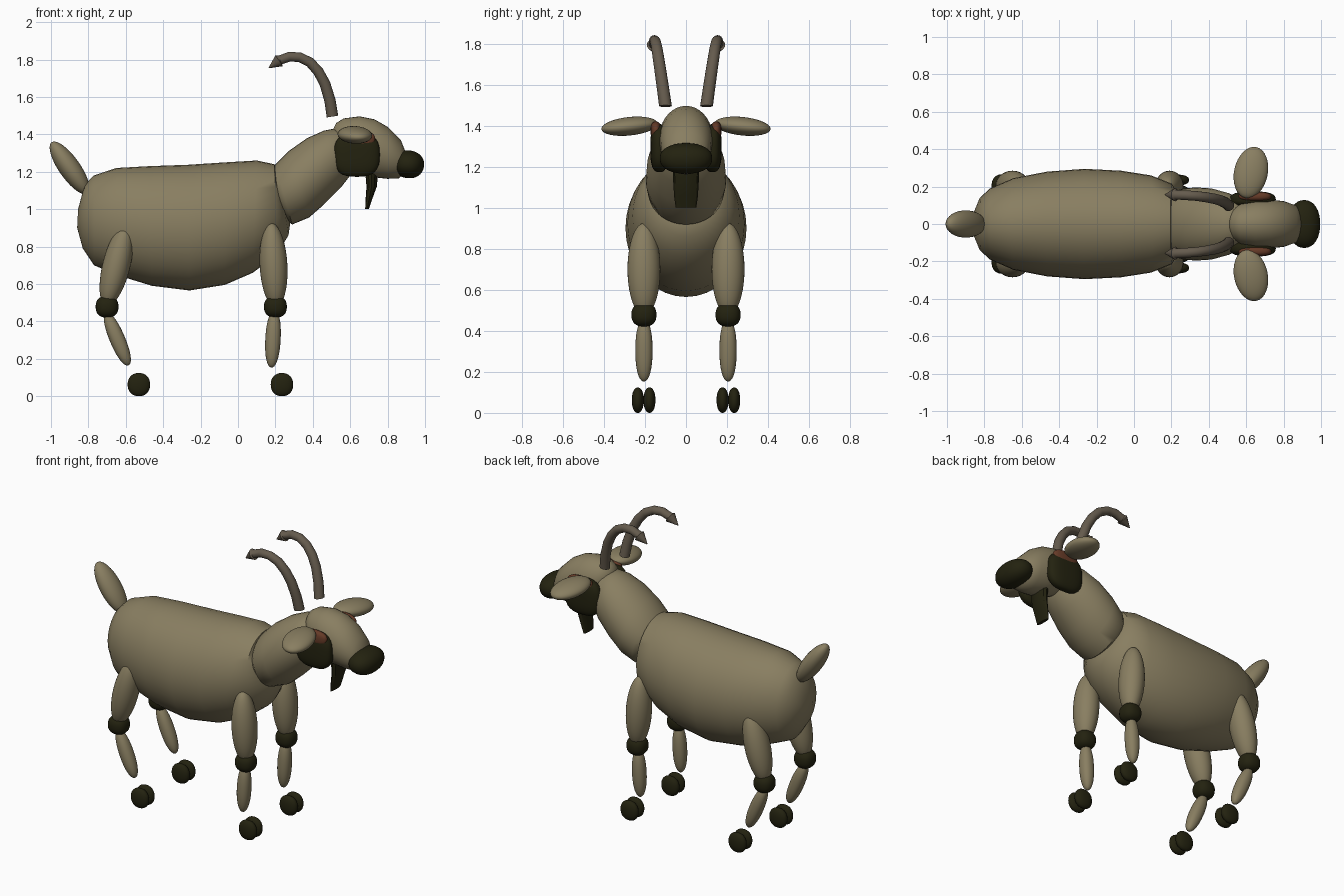
import bpy
import bmesh
import math
from mathutils import Matrix, Vector

cube = bpy.data.objects.get("Cube")
if cube:
    bpy.data.objects.remove(cube, do_unlink=True)


def material(name, rgb):
    mat = bpy.data.materials.new(name)
    mat.use_nodes = True
    color = (*rgb, 1)
    mat.diffuse_color = color
    shader = mat.node_tree.nodes["Principled BSDF"]
    shader.inputs["Base Color"].default_value = color
    shader.inputs["Roughness"].default_value = 0.8
    return mat


FUR = material("tan fur", (0.25, 0.21, 0.12))
DARK = material("dark olive", (0.017, 0.016, 0.005))
HORN = material("grey brown horn", (0.13, 0.105, 0.075))
EYE = material("red brown", (0.13, 0.042, 0.02))


def make_object(bm, name, mat, angle):
    bmesh.ops.recalc_face_normals(bm, faces=bm.faces)
    mesh = bpy.data.meshes.new(name)
    bm.to_mesh(mesh)
    mesh.materials.append(mat)
    obj = bpy.data.objects.new(name, mesh)
    bpy.context.collection.objects.link(obj)
    bpy.ops.object.select_all(action="DESELECT")
    obj.select_set(True)
    bpy.context.view_layer.objects.active = obj
    bpy.ops.object.shade_smooth_by_angle(angle=math.radians(angle))


def finish(bm, name, mat, paired=False, angle=50):
    """Make one object, or a left and right pair mirrored across y = 0."""
    if not paired:
        make_object(bm, name, mat, angle)
    else:
        make_object(bm, "left_" + name, mat, angle)
        bmesh.ops.transform(bm, matrix=Matrix.Scale(-1, 4, (0, 1, 0)), verts=bm.verts)
        make_object(bm, "right_" + name, mat, angle)
    bm.free()


def blob(name, mat, center, radii, tilt=(0, 0, 0), power=2, paired=False):
    """Ellipsoid; a power above 2 makes it boxier."""
    bm = bmesh.new()
    bmesh.ops.create_uvsphere(bm, u_segments=32, v_segments=20, radius=1)
    for v in bm.verts:
        v.co /= sum(abs(c) ** power for c in v.co) ** (1 / power)
    turn = Matrix.Identity(4)
    for axis, degrees in zip("XYZ", tilt):
        turn = Matrix.Rotation(math.radians(degrees), 4, axis) @ turn
    place = Matrix.Translation(center) @ turn @ Matrix.Diagonal((*radii, 1))
    bmesh.ops.transform(bm, matrix=place, verts=bm.verts)
    finish(bm, name, mat, paired)


def loft(name, mat, sections, sides=36, paired=False, angle=50):
    """Skin elliptical rings: upper x z, lower x z, half width, y offset."""
    bm = bmesh.new()
    rings = []
    for x1, z1, x2, z2, width, *offset in sections:
        top, low = Vector((x1, 0, z1)), Vector((x2, 0, z2))
        mid, half = (top + low) / 2, (top - low) / 2
        mid.y = offset[0] if offset else 0
        ring = []
        for i in range(sides):
            a = math.tau * i / sides
            ring.append(bm.verts.new(mid + half * math.cos(a) + Vector((0, width * math.sin(a), 0))))
        rings.append(ring)
    for a, b in zip(rings, rings[1:]):
        for i in range(sides):
            j = (i + 1) % sides
            bm.faces.new((a[i], a[j], b[j], b[i]))
    bm.faces.new(rings[0])
    bm.faces.new(rings[-1])
    finish(bm, name, mat, paired, angle)


# Torso, neck and head
loft("body", FUR, [
    (-.855, 1.0, -.86, .9, .06), (-.82, 1.13, -.83, .79, .14),
    (-.77, 1.18, -.77, .7, .19), (-.65, 1.22, -.64, .645, .245),
    (-.47, 1.23, -.46, .59, .28), (-.27, 1.237, -.26, .565, .295),
    (-.07, 1.25, -.07, .595, .285), (.1, 1.26, .08, .66, .26),
    (.195, 1.24, .21, .76, .215), (.23, 1.12, .27, .86, .13),
    (.25, 1.02, .28, .93, .05)])
loft("neck", FUR, [
    (.16, 1.18, .23, .96, .14), (.2, 1.24, .29, .918, .185),
    (.27, 1.31, .38, .955, .196), (.37, 1.38, .46, 1.025, .19),
    (.46, 1.42, .55, 1.115, .165), (.53, 1.433, .6, 1.18, .13),
    (.6, 1.4, .63, 1.26, .07)])
loft("head", FUR, [
    (.5, 1.41, .505, 1.37, .03), (.525, 1.46, .55, 1.27, .085),
    (.565, 1.485, .59, 1.22, .112), (.65, 1.496, .65, 1.185, .13),
    (.73, 1.48, .73, 1.17, .13), (.8, 1.44, .8, 1.162, .122),
    (.87, 1.37, .86, 1.165, .1), (.91, 1.27, .9, 1.2, .05)])

# Face and tail
blob("muzzle", DARK, (.91, 0, 1.24), (.085, .128, .074), (0, 8, 0), 2.2)
blob("cheek_patch", DARK, (.635, .13, 1.29), (.123, .044, .117), power=2.8, paired=True)
blob("eye", EYE, (.645, .147, 1.375), (.088, .026, .045), power=2.5, paired=True)
blob("ear", FUR, (.625, .275, 1.397), (.09, .14, .045), (-6, 0, -12), paired=True)
loft("beard", DARK, [
    (.75, 1.2, .68, 1.2, .065), (.742, 1.12, .687, 1.12, .062),
    (.72, 1.06, .682, 1.05, .058), (.7, 1.0, .68, 1.0, .05)], sides=12, angle=20)
blob("tail", FUR, (-.9, 0, 1.22), (.057, .073, .168), (0, -35, 0))

# Swept-back horns: centre x, z, y and radius, then a flared pointed tip
path = [(.505, 1.495, .1, .031), (.492, 1.58, .112, .03), (.465, 1.67, .125, .029),
        (.43, 1.735, .135, .028), (.385, 1.785, .143, .027), (.33, 1.812, .15, .026),
        (.275, 1.815, .154, .026), (.225, 1.797, .156, .025), (.22, 1.793, .156, .035),
        (.165, 1.755, .157, .002)]
horn = []
for i, (x, z, y, r) in enumerate(path):
    before, after = path[max(i - 1, 0)], path[min(i + 1, len(path) - 1)]
    along = Vector((after[0] - before[0], after[1] - before[1])).normalized()
    nx, nz = along.y * r, -along.x * r
    horn.append((x + nx, z + nz, x - nx, z - nz, r, y))
loft("horn", HORN, horn, sides=16, paired=True, angle=40)

# Legs: thigh x and tilt, knee x, shin x and tilt, hoof x
for end, thigh, lean, knee, shin, bend, hoof in [
        ("front", .19, -3, .2, .187, 3, .235),
        ("hind", -.65, 14, -.7, -.645, -23, -.53)]:
    blob(end + "_upper_leg", FUR, (thigh, .205, .7), (.074, .08, .225), (0, lean, 0), paired=True)
    blob(end + "_knee", DARK, (knee, .205, .478), (.061, .061, .058), power=2.4, paired=True)
    blob(end + "_lower_leg", FUR, (shin, .205, .305), (.041, .042, .152), (0, bend, 0), 2.2, paired=True)
    for side, y in (("inner", .178), ("outer", .235)):
        blob(f"{end}_{side}_hoof", DARK, (hoof, y, .062), (.06, .029, .062), power=2.2, paired=True)
